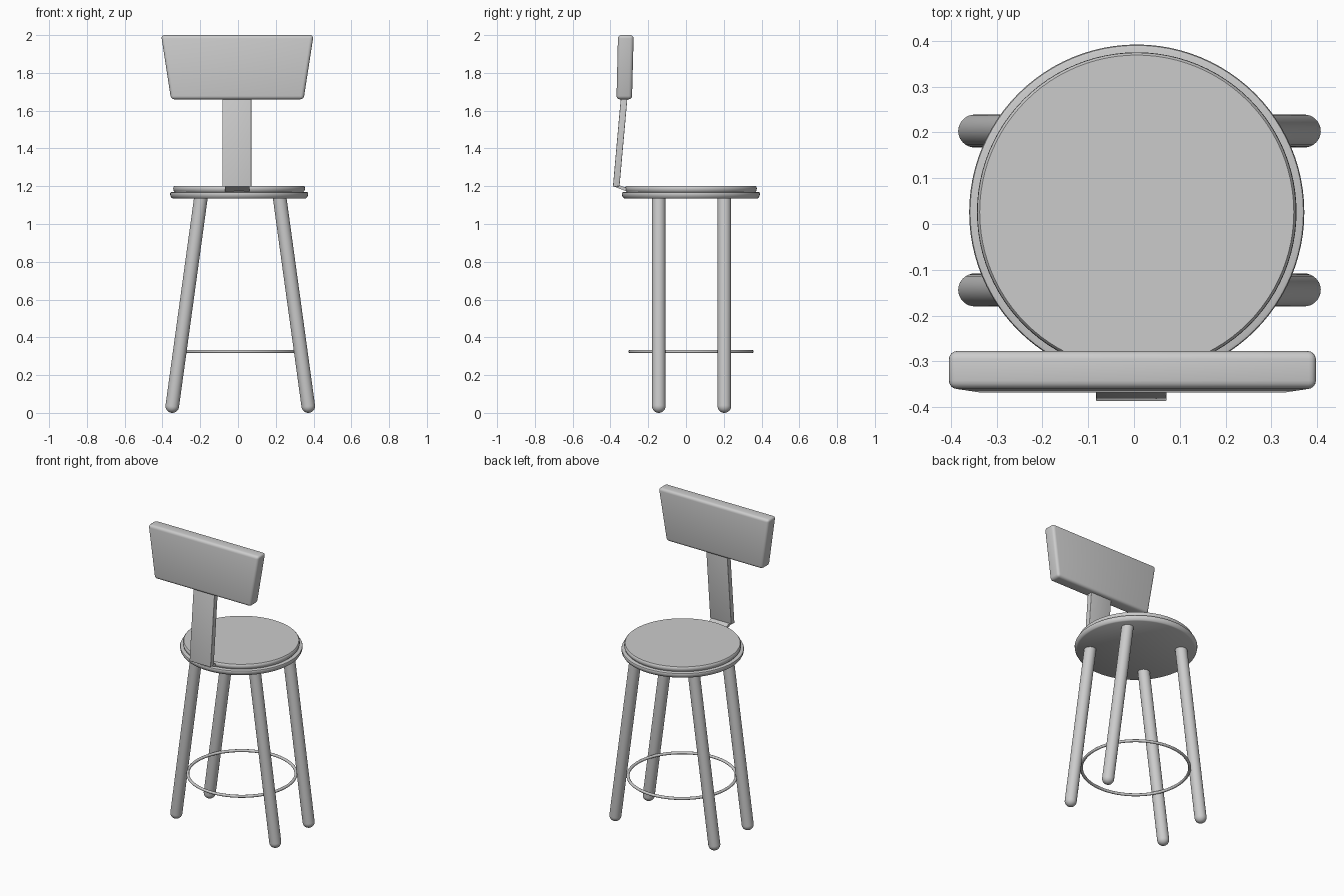
import bpy, bmesh, math
from mathutils import Vector

if "Cube" in bpy.data.objects:
    bpy.data.objects.remove(bpy.data.objects["Cube"])

CX, CY = 0.006, 0.026  # seat centre


def finish(name, bm, angle=35):
    bmesh.ops.recalc_face_normals(bm, faces=bm.faces)
    me = bpy.data.meshes.new(name)
    bm.to_mesh(me)
    bm.free()
    ob = bpy.data.objects.new(name, me)
    bpy.context.collection.objects.link(ob)
    bpy.ops.object.select_all(action='DESELECT')
    bpy.context.view_layer.objects.active = ob
    ob.select_set(True)
    bpy.ops.object.shade_smooth_by_angle(angle=math.radians(angle))
    return ob


def lathe(name, profile, loc, axis=(0, 0, 1), steps=64):
    """Spin an (r, z) profile round z, then turn it onto the axis."""
    bm = bmesh.new()
    vs = [bm.verts.new((r, 0, z)) for r, z in profile]
    es = [bm.edges.new(p) for p in zip(vs, vs[1:])]
    bmesh.ops.spin(bm, geom=vs + es, cent=(0, 0, 0), axis=(0, 0, 1),
                   angle=math.tau, steps=steps, use_duplicate=False)
    bmesh.ops.remove_doubles(bm, verts=bm.verts, dist=1e-5)
    ob = finish(name, bm)
    ob.rotation_euler = Vector(axis).to_track_quat('Z', 'Y').to_euler()
    ob.location = loc
    return ob


def extrude_yz(name, outline, x0, x1, taper=None, bevel=0.0):
    """Extrude a (y, z) outline across x; taper(z) scales the width."""
    bm = bmesh.new()
    mid, half = (x0 + x1) / 2, (x1 - x0) / 2
    k = taper or (lambda z: 1.0)
    a, b = [[bm.verts.new((mid + s * half * k(z), y, z)) for y, z in outline]
            for s in (-1, 1)]
    bm.faces.new(a)
    bm.faces.new(b[::-1])
    n = len(a)
    for i in range(n):
        bm.faces.new((a[i], b[i], b[(i + 1) % n], a[(i + 1) % n]))
    if bevel:
        bmesh.ops.bevel(bm, geom=bm.edges[:], offset=bevel, segments=4,
                        profile=0.5, affect='EDGES')
    return finish(name, bm)


# Seat: base disc with rounded underside edge, cushion on top
lathe("seat_base", [(0, 1.135), (0.352, 1.135), (0.358, 1.139), (0.364, 1.150),
                    (0.366, 1.162), (0.364, 1.167), (0.358, 1.169), (0, 1.169)],
      (CX, CY, 0), steps=96)
lathe("seat_cushion", [(0, 1.160), (0.340, 1.160), (0.341, 1.170), (0.347, 1.177),
                       (0.349, 1.186), (0.348, 1.196), (0.343, 1.202), (0, 1.202)],
      (CX, CY, 0), steps=96)

# Legs: splayed sideways, hemispherical feet
R = 0.036
for y, row in ((-0.144, "front"), (0.203, "back")):
    for s, side in ((-1, "left"), (1, "right")):
        foot = Vector((0.012 + s * 0.360, y, R))
        top = Vector((0.012 + s * 0.207, y, 1.15))
        length = (top - foot).length
        dome = [(R * math.sin(t * math.pi / 16), -R * math.cos(t * math.pi / 16))
                for t in range(9)]
        lathe(f"{row}_{side}_leg", dome + [(R, length), (0, length)],
              foot, top - foot, 32)

# Foot ring
tube = [(0.323 + 0.009 * math.cos(t * math.tau / 12), 0.009 * math.sin(t * math.tau / 12))
        for t in range(13)]
lathe("foot_ring", tube, (0.010, CY, 0.325), steps=96)

# Back post and the bracket joining it to the seat
extrude_yz("back_post", [(-0.387, 1.197), (-0.352, 1.200), (-0.308, 1.69), (-0.343, 1.69)],
           -0.083, 0.071, bevel=0.003)
extrude_yz("post_bracket", [(-0.386, 1.200), (-0.375, 1.212), (-0.300, 1.187), (-0.308, 1.170)],
           -0.070, 0.060)

# Backrest: slab narrowing downwards
extrude_yz("backrest", [(-0.368, 1.66), (-0.286, 1.66), (-0.277, 2.0), (-0.360, 2.0)],
           -0.407, 0.400, lambda z: 0.87 + 0.13 * (z - 1.66) / 0.34, bevel=0.018)
